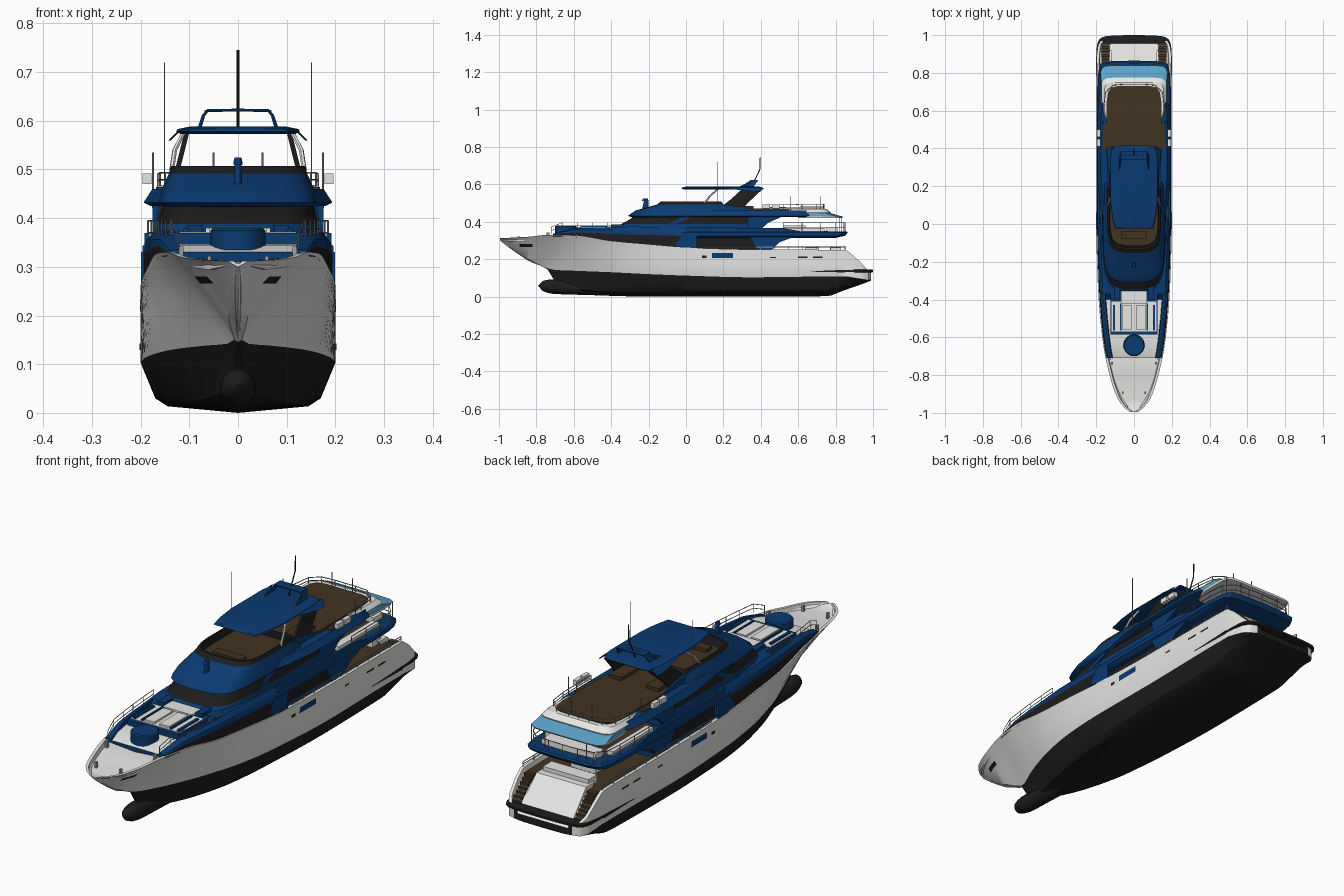
import bpy, bmesh, math

if "Cube" in bpy.data.objects:
    bpy.data.objects.remove(bpy.data.objects["Cube"])

def material(name, c):
    m = bpy.data.materials.new(name)
    m.diffuse_color = (*c, 1)
    m.use_nodes = True
    m.node_tree.nodes["Principled BSDF"].inputs["Base Color"].default_value = m.diffuse_color
    return m

WHITE = material("white paint", (.8, .8, .79))
BLUE = material("navy blue paint", (.003, .043, .165))
BLACK = material("black glass and antifouling", (.012, .012, .012))
TEAK = material("dark teak", (.055, .033, .016))
SKY = material("light blue canopy", (.11, .38, .6))
STEEL = material("steel grey", (.36, .36, .36))
PALETTE = [WHITE, BLUE, BLACK, TEAK, SKY, STEEL]

def build(name, verts, faces, mats):
    me = bpy.data.meshes.new(name)
    me.from_pydata(verts, [], faces)
    for m in PALETTE:
        me.materials.append(m)
    for p, m in zip(me.polygons, mats):
        p.material_index = PALETTE.index(m)
    bm = bmesh.new()
    bm.from_mesh(me)
    bmesh.ops.remove_doubles(bm, verts=bm.verts, dist=1e-5)
    bmesh.ops.recalc_face_normals(bm, faces=bm.faces)
    bm.to_mesh(me)
    bm.free()
    ob = bpy.data.objects.new(name, me)
    bpy.context.collection.objects.link(ob)

def skin(name, half_rings, rule):
    """Mirror half rings across x and skin them; rule(ring, strip) gives the colour."""
    rings = [h + [(-x, y, z) for x, y, z in h[-2:0:-1]] for h in half_rings]
    n, k = len(rings[0]), len(half_rings[0])
    verts = [v for r in rings for v in r]
    faces, mats = [], []
    for i in range(len(rings) - 1):
        for j in range(n):
            j2 = (j + 1) % n
            faces.append((i*n + j, i*n + j2, i*n + n + j2, i*n + n + j))
            mats.append(rule(i, j if j < k - 1 else n - 1 - j))
    last = len(rings) - 1
    faces += [tuple(range(n)), tuple(range(last*n, last*n + n))]
    mats += [rule(0, 0), rule(last, 0)]
    build(name, verts, faces, mats)

# plan shapes: (half width, position from front 0 to rear 1)
ROUND = [(0, 0), (.35, .004), (.62, .025), (.8, .065), (.91, .13), (.97, .23), (1, .36), (1, .97), (.96, 1), (0, 1)]
STERN = [(0, 0), (1, 0), (1, .5), (1, .8), (.985, .9), (.94, .96), (.85, .985), (.6, .997), (0, 1)]
PLATFORM = [(0, 0), (1, 0), (1, .45), (.99, .65), (.965, .8), (.92, .89), (.83, .95), (.7, .978), (.4, .995), (0, 1)]
WING = [(0, 0), (.8, 0), (.92, .15), (1, .35), (1, .85), (.95, .94), (.85, .985), (.6, 1), (0, 1)]
BOX = [(0, 0), (1, 0), (1, 1), (0, 1)]
OVAL = [(math.sin(math.pi*i/16), (1 - math.cos(math.pi*i/16))/2) for i in range(17)]

def stack(name, shape, levels, mats):
    """levels: (z, half width, front y, rear y); one colour per layer, last one for the top."""
    rings = [[(w*x, a + (b - a)*t, z) for x, t in shape] for z, w, a, b in levels]
    skin(name, rings, lambda i, j: mats[min(i, len(mats) - 1)])

def block(name, x0, x1, y0, y1, z0, z1, mat):
    for s in ([1, -1] if x0 > 0 else [1]):
        v = [(s*x, y, z) for x in (x0, x1) for y in (y0, y1) for z in (z0, z1)]
        f = [(0, 1, 3, 2), (4, 5, 7, 6), (0, 1, 5, 4), (2, 3, 7, 6), (0, 2, 6, 4), (1, 3, 7, 5)]
        build(name, v, f, [mat]*6)

def fin(name, pts, x0, x1, mat, lean=0):
    """Mirrored plate from a side outline (y, z); lean moves it inwards with height."""
    n, zb = len(pts), min(p[1] for p in pts)
    for s in (1, -1):
        v = [(s*(x - lean*(z - zb)), y, z) for x in (x0, x1) for y, z in pts]
        f = [tuple(range(n)), tuple(range(n, 2*n))]
        f += [(i, (i + 1) % n, n + (i + 1) % n, n + i) for i in range(n)]
        build(name, v, f, [mat]*len(f))

def tubes(name, paths, r, mat):
    cu = bpy.data.curves.new(name, 'CURVE')
    cu.dimensions, cu.bevel_depth, cu.bevel_resolution, cu.use_fill_caps = '3D', r, 1, True
    for p in paths:
        sp = cu.splines.new('POLY')
        sp.points.add(len(p) - 1)
        for q, c in zip(sp.points, p):
            q.co = (*c, 1)
    cu.materials.append(mat)
    ob = bpy.data.objects.new(name, cu)
    bpy.context.collection.objects.link(ob)
    bpy.ops.object.select_all(action='DESELECT')
    ob.select_set(True)
    bpy.context.view_layer.objects.active = ob
    bpy.ops.object.convert(target='MESH')

def mirror(paths):
    return paths + [[(-x, y, z) for x, y, z in p] for p in paths]

def rail(name, pts, h, r=.0018):
    lift = lambda k: [(x, y, z + h*k) for x, y, z in pts]
    posts = [[p, (p[0], p[1], p[2] + h)] for p in pts]
    tubes(name, mirror([lift(1), lift(.5)] + posts), r, STEEL)

# hull stations: y, keel z, chine x z, waterline x z, sheer x z
ST = [(-.995, .300, .004, .302, .008, .304, .022, .312), (-.97, .28, .006, .283, .014, .29, .053, .313),
      (-.93, .25, .006, .255, .018, .262, .084, .315), (-.84, .19, .005, .195, .02, .20, .118, .32),
      (-.74, .145, .003, .147, .008, .15, .144, .33), (-.70, .08, .010, .10, .022, .142, .153, .33),
      (-.6, .02, .035, .07, .068, .138, .168, .327), (-.4, .004, .10, .048, .135, .13, .187, .296),
      (-.2, 0, .142, .038, .175, .12, .196, .278), (0, 0, .16, .033, .192, .112, .2, .262),
      (.35, 0, .17, .03, .2, .103, .2, .252), (.75, .002, .17, .035, .2, .107, .2, .25),
      (.85, .035, .168, .055, .2, .107, .199, .248), (.9, .052, .165, .066, .197, .1, .197, .215),
      (.95, .07, .16, .078, .189, .092, .189, .165), (.975, .08, .14, .084, .172, .088, .172, .14),
      (.988, .085, .11, .087, .14, .09, .14, .135)]

def station(y):
    """Monotone cubic interpolation of the hull stations."""
    y = min(max(y, ST[0][0]), ST[-1][0])
    i = max(k for k in range(len(ST) - 1) if ST[k][0] <= y)
    h = ST[i+1][0] - ST[i][0]
    t = (y - ST[i][0])/h
    def slope(k, c):
        k = min(max(k, 0), len(ST) - 2)
        return (ST[k+1][c] - ST[k][c])/(ST[k+1][0] - ST[k][0])
    def tangent(k, c):
        a, b = slope(k - 1, c), slope(k, c)
        return 2*a*b/(a + b) if a*b > 0 else 0
    return [ST[i][c]*(2*t**3 - 3*t*t + 1) + ST[i+1][c]*(3*t*t - 2*t**3)
            + h*((t**3 - 2*t*t + t)*tangent(i, c) + (t**3 - t*t)*tangent(i + 1, c)) for c in range(1, 8)]

def topside(y):
    k, cx, cz, wx, wz, sx, sz = station(y)
    return [(wx, wz), (wx + .47*(sx - wx), wz + .5*(sz - wz)), (wx + .75*(sx - wx), wz + .78*(sz - wz)), (sx, sz)]

def hull_x(y, z):
    p = topside(y)
    for (xa, za), (xb, zb) in zip(p, p[1:]):
        if z <= zb:
            return xa + (xb - xa)*(z - za)/(zb - za)
    return p[-1][0]

# hull with sunken deck inside a bulwark rim
ys = sorted(set([s[0] for s in ST] + [-.98 + .04*i for i in range(49)]))
def hull_ring(y):
    k, cx, cz, wx, wz, sx, sz = station(y)
    drop = min(.02, .4*(sz - k))
    p = [(0, k), (cx*.85, k + .45*(cz - k)), (cx, cz)] + topside(y)
    p += [(max(sx - .014, 0), sz), (max(sx - .018, 0), sz - drop), (0, sz - drop)]
    return [(x, y, z) for x, z in p]
def hull_rule(i, j):
    y = (ys[i] + ys[min(i + 1, len(ys) - 1)])/2
    if j < 3 and y > -.74:
        return BLACK
    return TEAK if j > 7 and .1 < y < .85 else WHITE
skin("hull", [hull_ring(y) for y in ys], hull_rule)

# blunt bulbous bow, fading into the keel
bulb = []
for i in range(15):
    t = i/14
    r = max(.02, min(1, 1 - (1 - min(1, t*3.2))**2)**.5)
    cz, hz = .058 - .02*t, .042*r*(1 - .25*t)
    bulb.append([(.037*r*math.sin(b*math.pi/10), -.79 + .32*t, cz - hz*math.cos(b*math.pi/10)) for b in range(11)])
skin("bulbous_bow", bulb, lambda i, j: BLACK)

# plates that follow the hull side: windows, anchor pockets, slots
def hull_plate(name, y0, y1, z0, z1, mat):
    v = [(hull_x(y, z) + .0012, y, z) for y in [y0 + (y1 - y0)*i/6 for i in range(7)] for z in (z0, (z0 + z1)/2, z1)]
    f = [(i*3 + j, i*3 + j + 1, i*3 + j + 4, i*3 + j + 3) for i in range(6) for j in (0, 1)]
    for s in (1, -1):
        build(name, [(s*x, y, z) for x, y, z in v], f, [mat]*12)
hull_plate("anchor_pocket", -.89, -.82, .266, .28, BLACK)
for y0, y1, z0, z1, m in [(.14, .25, .207, .233, BLUE), (.085, .11, .207, .22, BLACK), (.45, .48, .205, .212, BLACK),
                          (.6, .65, .205, .213, BLACK), (.68, .73, .205, .213, BLACK)]:
    hull_plate("hull_window", y0, y1, z0, z1, m)

# stern: black platform, transom door, boarding steps
stack("swim_platform", PLATFORM, [(.128, .195, .8, .992), (.132, .2, .8, 1), (.142, .2, .8, 1), (.145, .195, .8, .992)], [BLACK])
fin("rub_strip", [(.64, .134), (.85, .129), (.85, .143)], .198, .202, BLACK)
stack("transom_door", BOX, [(.14, .125, .9, .96), (.246, .12, .8, .86)], [WHITE])
for i in range(7):
    block("boarding_step", .13, .172, .85 + .014*i, .873 + .014*i, .14, .235 - .014*i, TEAK)

# forward deckhouse with sunken white lounge floor: y, black band top, roof height
FH = [(-.71, .331, .336), (-.66, .338, .35), (-.6, .343, .364), (-.5, .34, .368), (-.4, .336, .37), (-.37, .335, .371),
      (-.3, .332, .374), (-.15, .328, .372), (-.02, .324, .368), (.03, .322, .365)]
rings = []
for y, zb, zt in FH:
    w, s = station(y)[5] - .002, station(y)[6]
    zf = min(zt - .006, .347) if y < -.38 else zt
    rings.append([(x, y, z) for x, z in [(0, s - .02), (w - .003, s - .008), (w - .004, zb), (w - .008, zb + .6*(zt - zb)),
                                         (w - .022, zt), (w - .034, zt), (w - .037, zf), (0, zf)]])
skin("forward_deckhouse", rings, lambda i, j: BLACK if j == 1 and i < 8 else WHITE if j == 6 and i < 4 else BLUE)
fin("side_sweep", [(-.02, .33), (.06, .33), (.06, .256), (.0, .262), (-.06, .275)], .19, .199, BLUE)

# foredeck lounge: blue bases with white cushions
block("lounge_base", -.125, .125, -.585, -.37, .34, .37, BLUE)
block("lounge_deck", -.12, .12, -.57, -.41, .37, .372, WHITE)
block("sunpad", .012, .06, -.56, -.43, .37, .38, WHITE)
block("lounge_frame", .066, .074, -.565, -.42, .37, .379, BLUE)
block("lounge_side_seat", .1, .112, -.565, -.43, .365, .379, BLUE)
block("lounge_backrest", .075, .105, -.4, -.33, .365, .386, BLUE)
block("lounge_back", -.1, .1, -.34, -.32, .365, .386, BLUE)
block("lounge_cushion", -.07, .07, -.42, -.355, .372, .38, WHITE)
stack("round_seat", OVAL, [(.335, .056, -.7, -.585), (.375, .056, -.7, -.585), (.38, .05, -.695, -.59)], [BLUE])
block("bow_bollard", .055, .063, -.9, -.888, .295, .322, STEEL)
block("mooring_bollard", .112, .121, -.745, -.73, .31, .342, STEEL)

# main deck saloon and overhanging upper deck
stack("main_saloon", BOX, [(.225, .16, 0, .46), (.25, .16, 0, .46), (.318, .158, 0, .46)], [BLUE, BLACK])
fin("saloon_fin", [(.34, .32), (.58, .32), (.5, .29), (.46, .252), (.38, .252)], .178, .188, BLUE)
stack("upper_deck", STERN, [(.314, .18, -.02, .8), (.325, .196, -.02, .85), (.342, .196, -.02, .865), (.348, .19, -.02, .858)], [BLUE])
block("upper_deck_teak", -.13, .13, .4, .76, .346, .35, TEAK)
fin("upper_bulwark", [(0, .34), (.66, .34), (.52, .366), (0, .37)], .182, .192, BLUE)
block("cockpit_sofa", -.11, .11, .77, .83, .23, .264, WHITE)
block("cockpit_table", -.06, .06, .64, .71, .23, .265, WHITE)
block("upper_table", -.07, .07, .52, .64, .35, .38, WHITE)
block("upper_sofa", -.13, .13, .75, .81, .346, .372, WHITE)
block("upper_side_seat", .13, .165, .46, .74, .346, .366, WHITE)

# upper saloon with raked windscreen
stack("upper_saloon", ROUND, [(.34, .17, -.39, .41), (.388, .166, -.345, .41), (.43, .155, -.27, .41)], [BLUE, BLACK])
fin("upper_fin", [(.33, .43), (.52, .43), (.44, .395), (.4, .36), (.33, .36)], .164, .176, BLUE)
fin("window_slash", [(-.14, .365), (-.1, .365), (.03, .425), (-.02, .425)], .163, .17, BLUE, .1)

# flybridge coaming with sunken teak sole, and aft fly deck
stack("flybridge", ROUND, [(.424, .155, -.29, .22), (.432, .163, -.31, .22), (.46, .156, -.27, .22), (.492, .142, -.155, .2),
                           (.507, .138, -.135, .19), (.507, .131, -.125, .19), (.475, .127, -.115, .19)],
      [BLUE, BLUE, BLUE, BLACK, BLACK, BLACK, TEAK])
stack("fly_deck", WING, [(.425, .18, -.02, .66), (.432, .194, 0, .68), (.46, .176, .02, .68)], [BLUE])
stack("fly_deck_rim", WING, [(.432, .165, .5, .77), (.45, .172, .52, .775), (.468, .157, .52, .75)], [WHITE])
stack("fly_deck_teak", WING, [(.46, .145, .17, .73), (.471, .145, .17, .73)], [TEAK])
block("fly_side_teak", .14, .168, .4, .53, .455, .464, TEAK)
stack("aft_canopy", WING, [(.42, .176, .6, .835), (.427, .177, .6, .84), (.452, .17, .6, .75)], [WHITE, SKY])
fin("fly_side_coaming", [(.1, .455), (.42, .455), (.36, .47), (.18, .495), (.1, .495)], .132, .142, BLUE)
block("helm_console", -.07, .07, -.08, -.04, .47, .49, TEAK)
block("fly_bar", .06, .12, .24, .36, .465, .485, TEAK)
for y in (.41, .46):
    block("life_raft", .178, .196, y, y + .04, .47, .492, WHITE)

# hardtop, supports, arch, mast and aerials
stack("hardtop", WING, [(.573, .118, -.01, .41), (.578, .127, -.025, .415), (.583, .124, -.02, .41), (.588, .1, 0, .39)], [BLUE])
fin("hardtop_wing", [(.18, .583), (.41, .583), (.4, .562), (.36, .56)], .138, .143, BLUE, 1)
fin("hardtop_support", [(.17, .465), (.3, .465), (.33, .5), (.41, .575), (.3, .575), (.24, .52)], .128, .138, BLACK, .25)
tubes("hardtop_strut", mirror([[(.136, .1, .5), (.13, .13, .54), (.112, .17, .575)]]), .005, WHITE)
arch = [(.08, .31, .585), (.072, .34, .61), (.062, .36, .621), (0, .365, .622)]
tubes("radar_arch", mirror([arch]), .003, BLUE)
fin("arch_leg", [(.28, .585), (.36, .585), (.385, .622), (.35, .622)], .075, .079, BLUE, .3)
block("arch_top", -.064, .064, .34, .385, .62, .624, BLUE)
tubes("mast", [[(0, .35, .585), (0, .395, .68), (0, .397, .745)]], .003, BLACK)
tubes("whip_aerial", mirror([[(.151, .17, .46), (.151, .17, .72)]]), .0014, STEEL)
stack("searchlight", OVAL, [(.465, .009, -.235, -.2), (.51, .007, -.225, -.2), (.51, .01, -.235, -.2), (.525, .007, -.23, -.205)], [BLUE])

# railings
rail("foredeck_rail", [(.125, -.72, .335)] + [(hull_x(y, .4) - .022, y, .36) for y in (-.66, -.58, -.5, -.42, -.34)], .036, .0015)
rail("side_deck_rail", [(.192, .1 + .075*i, .25) for i in range(11)], .02)
rail("upper_deck_rail", [(.185, .52, .345), (.185, .62, .345), (.185, .72, .345), (.178, .8, .345), (.14, .84, .345), (.07, .848, .345), (0, .85, .345)], .05)
rail("fly_deck_rail", [(.165, .42, .462), (.165, .52, .462), (.16, .62, .465), (.15, .7, .465), (.11, .735, .465), (.05, .74, .465), (0, .74, .465)], .028)
tubes("canopy_post", mirror([[(.172, .82, .34), (.172, .82, .43)], [(.1, .83, .34), (.1, .83, .428)],
                             [(.175, .56, .46), (.175, .56, .535)], [(.05, .72, .46), (.05, .72, .535)]]), .002, STEEL)

# smooth curved surfaces, keep edges crisp
bpy.ops.object.select_all(action='DESELECT')
for ob in bpy.context.scene.objects:
    ob.select_set(True)
    bpy.context.view_layer.objects.active = ob
bpy.ops.object.shade_smooth_by_angle(angle=math.radians(30))
